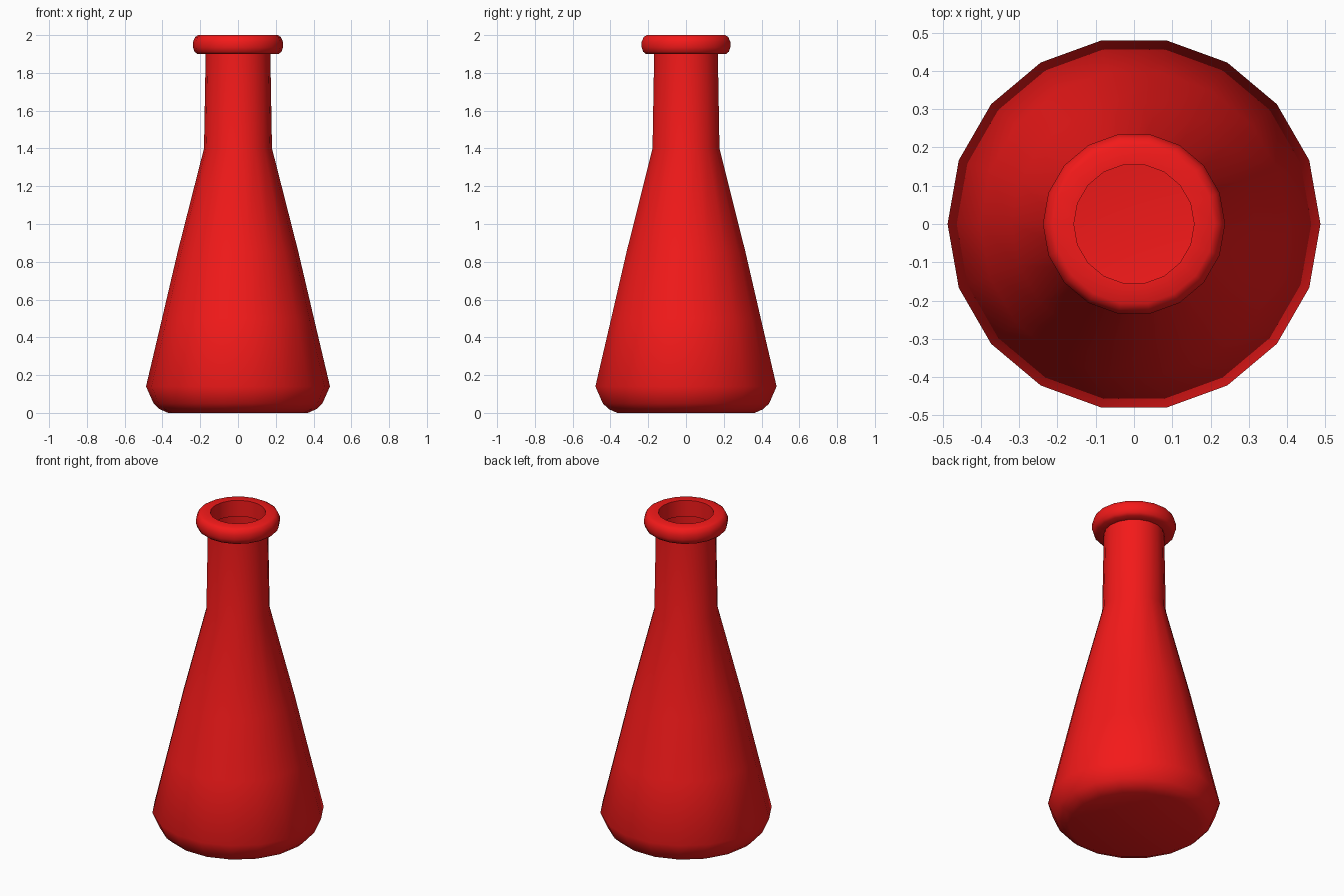
import bpy, bmesh, math

if "Cube" in bpy.data.objects:
    bpy.data.objects.remove(bpy.data.objects["Cube"])

SIDES = 18

red = bpy.data.materials.new("red_glass")
red.diffuse_color = (0.9, 0.01, 0.01, 1)
red.use_nodes = True
red.node_tree.nodes["Principled BSDF"].inputs["Base Color"].default_value = red.diffuse_color


def lathe(name, profile, cap_bottom=False, closed=False):
    """Revolve an (r, z) profile listed so that faces point outward."""
    bm = bmesh.new()
    rings = []
    for r, z in profile:
        rings.append([bm.verts.new((r * math.cos(2 * math.pi * i / SIDES),
                                    r * math.sin(2 * math.pi * i / SIDES), z))
                      for i in range(SIDES)])
    pairs = list(zip(rings, rings[1:]))
    if closed:
        pairs.append((rings[-1], rings[0]))
    for a, b in pairs:
        for i in range(SIDES):
            j = (i + 1) % SIDES
            bm.faces.new((a[i], a[j], b[j], b[i]))
    if cap_bottom:
        bm.faces.new(rings[0][::-1])
    mesh = bpy.data.meshes.new(name)
    bm.to_mesh(mesh)
    bm.free()
    mesh.materials.append(red)
    ob = bpy.data.objects.new(name, mesh)
    bpy.context.collection.objects.link(ob)
    bpy.ops.object.select_all(action='DESELECT')
    ob.select_set(True)
    bpy.context.view_layer.objects.active = ob
    bpy.ops.object.shade_smooth_by_angle(angle=math.radians(40))
    return ob


# Conical body with rounded base and open neck
lathe("flask_body", [(0.37, 0), (0.415, 0.02), (0.447, 0.05), (0.487, 0.14),
                     (0.402, 0.5), (0.32, 0.85), (0.18, 1.4), (0.171, 1.91)],
      cap_bottom=True)

# Rolled lip around the mouth
lathe("flask_lip", [(0.157, 1.9), (0.215, 1.9), (0.23, 1.912), (0.238, 1.935),
                    (0.238, 1.965), (0.227, 1.99), (0.21, 2.0), (0.157, 2.0)],
      closed=True)
